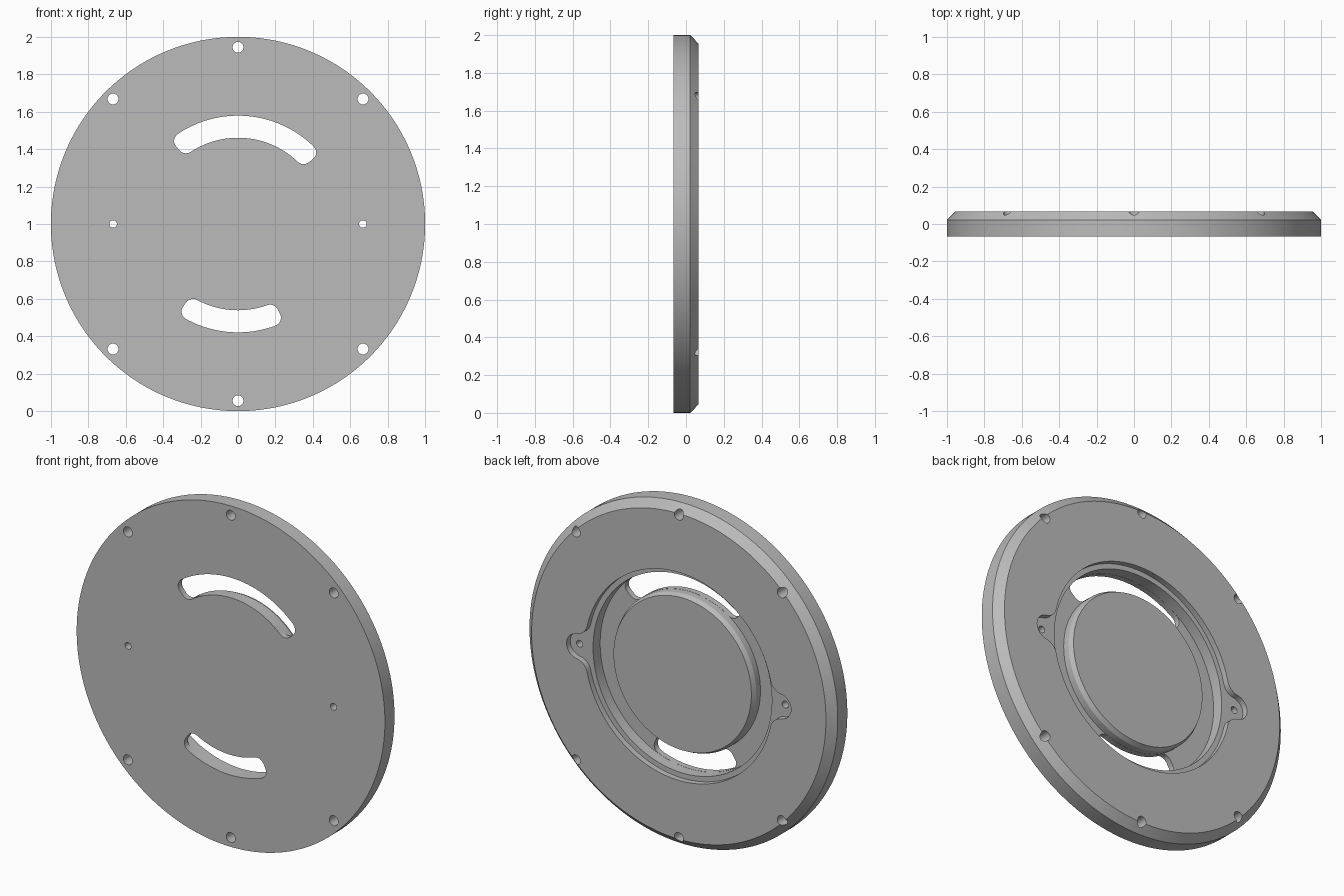
import bpy, bmesh, math
from math import sin, cos, pi, radians

if "Cube" in bpy.data.objects:
    bpy.data.objects.remove(bpy.data.objects["Cube"], do_unlink=True)

MID = 1.0            # height of the disc axis
BACK = 0.067         # half thickness
LEDGE = 0.033        # recess floor and boss top
FLOOR = -0.033       # groove floor


def finish(bm, name):
    bmesh.ops.recalc_face_normals(bm, faces=bm.faces)
    mesh = bpy.data.meshes.new(name)
    bm.to_mesh(mesh)
    bm.free()
    obj = bpy.data.objects.new(name, mesh)
    bpy.context.collection.objects.link(obj)
    return obj


def prism(bm, outline, y0, y1):
    """Extrude an (x, z) outline along y, around the disc axis."""
    face = bm.faces.new([bm.verts.new((x, y0, z + MID)) for x, z in outline])
    new = bmesh.ops.extrude_face_region(bm, geom=[face])["geom"]
    verts = [v for v in new if isinstance(v, bmesh.types.BMVert)]
    bmesh.ops.translate(bm, verts=verts, vec=(0, y1 - y0, 0))


def ring(bm, profile, closed, steps=160):
    """Turn an (r, y) profile around the disc axis."""
    loops = []
    for r, y in profile:
        loops.append([bm.verts.new((r * cos(2 * pi * i / steps), y,
                                    MID + r * sin(2 * pi * i / steps))) for i in range(steps)])
    pairs = list(zip(loops, loops[1:]))
    if closed:
        pairs.append((loops[-1], loops[0]))
    else:
        bm.faces.new(loops[0])
        bm.faces.new(loops[-1])
    for a, b in pairs:
        for i in range(steps):
            j = (i + 1) % steps
            bm.faces.new((a[i], a[j], b[j], b[i]))


def arc(cx, cz, r, start, end, steps):
    return [(cx + r * cos(start + (end - start) * i / steps),
             cz + r * sin(start + (end - start) * i / steps)) for i in range(steps + 1)]


def slot(start, end, inner=0.461, outer=0.579, corner=0.045):
    """Curved slot with rounded corners, drawn in arc length and radius."""
    mid = (inner + outer) / 2
    u0, u1 = radians(start) * mid + corner, radians(end) * mid - corner
    v0, v1 = inner + corner, outer - corner
    lower = [(u0 + (u1 - u0) * i / 24, inner) for i in range(1, 24)]
    upper = [(u1 + (u0 - u1) * i / 24, outer) for i in range(1, 24)]
    flat = (arc(u0, v0, corner, pi, 1.5 * pi, 6) + lower
            + arc(u1, v0, corner, 1.5 * pi, 2 * pi, 6)
            + arc(u1, v1, corner, 0, pi / 2, 6) + upper
            + arc(u0, v1, corner, pi / 2, pi, 6))
    return [(v * cos(u / mid), v * sin(u / mid)) for u, v in flat]


def eared_outline(radius=0.61, ear_x=0.655, ear_r=0.073, fillet=0.08):
    """Circle with two side ears blended in by fillets."""
    d1, d2 = radius + fillet, ear_r + fillet
    fx = (d1 * d1 - d2 * d2 + ear_x * ear_x) / (2 * ear_x)
    fz = math.sqrt(d1 * d1 - fx * fx)
    a_main = math.atan2(fz, fx)
    a_ear = math.atan2(fz, fx - ear_x)
    half = (arc(ear_x, 0, ear_r, -a_ear, a_ear, 16)[:-1]
            + arc(fx, fz, fillet, a_ear - pi, a_main - pi, 10)[:-1]
            + arc(0, 0, radius, a_main, pi - a_main, 70)[:-1]
            + arc(-fx, fz, fillet, -a_main, -a_ear, 10)[:-1])
    return half + [(-x, -z) for x, z in half]


def cut(target, cutter):
    mod = target.modifiers.new("cut", "BOOLEAN")
    mod.operation, mod.solver, mod.object = "DIFFERENCE", "EXACT", cutter
    bpy.context.view_layer.update()
    graph = bpy.context.evaluated_depsgraph_get()
    mesh = bpy.data.meshes.new_from_object(target.evaluated_get(graph))
    target.modifiers.clear()
    target.data = mesh
    bpy.data.objects.remove(cutter, do_unlink=True)


# Disc with a chamfered back rim
bm = bmesh.new()
ring(bm, [(1, -BACK), (1, 0.022), (0.955, BACK)], False)
plate = finish(bm, "cover_plate")

# Shallow recess with two screw ears
bm = bmesh.new()
prism(bm, eared_outline(), LEDGE, 0.12)
cut(plate, finish(bm, "recess_cutter"))

# Ring groove around the central boss, whose edge is chamfered
bm = bmesh.new()
ring(bm, [(0.46, FLOOR), (0.46, 0.007), (0.447, LEDGE), (0.44, 0.047),
          (0.58, 0.047), (0.58, FLOOR)], True)
cut(plate, finish(bm, "groove_cutter"))

# Curved slots, rim holes and ear holes
bm = bmesh.new()
prism(bm, slot(41, 128.5), -0.12, 0.01)
prism(bm, slot(236.5, 295), -0.12, 0.01)
rim = [(0, s * 0.945) for s in (-1, 1)] + [(s * 0.668, t * 0.668) for s in (-1, 1) for t in (-1, 1)]
for x, z in rim:
    prism(bm, arc(x, z, 0.029, 0, 2 * pi, 24)[:-1], -0.12, 0.12)
for s in (-1, 1):
    prism(bm, arc(s * 0.667, 0, 0.02, 0, 2 * pi, 20)[:-1], -0.12, 0.12)
cut(plate, finish(bm, "hole_cutter"))

# Plain grey finish
grey = bpy.data.materials.new("plain_grey")
grey.use_nodes = True
colour = (0.5, 0.5, 0.5, 1)
grey.diffuse_color = colour
grey.node_tree.nodes["Principled BSDF"].inputs["Base Color"].default_value = colour
plate.data.materials.clear()
plate.data.materials.append(grey)
for p in plate.data.polygons:
    p.material_index = 0

bpy.ops.object.select_all(action="DESELECT")
plate.name = "cover_plate"
plate.select_set(True)
bpy.context.view_layer.objects.active = plate
bpy.ops.object.shade_smooth_by_angle(angle=radians(25))
